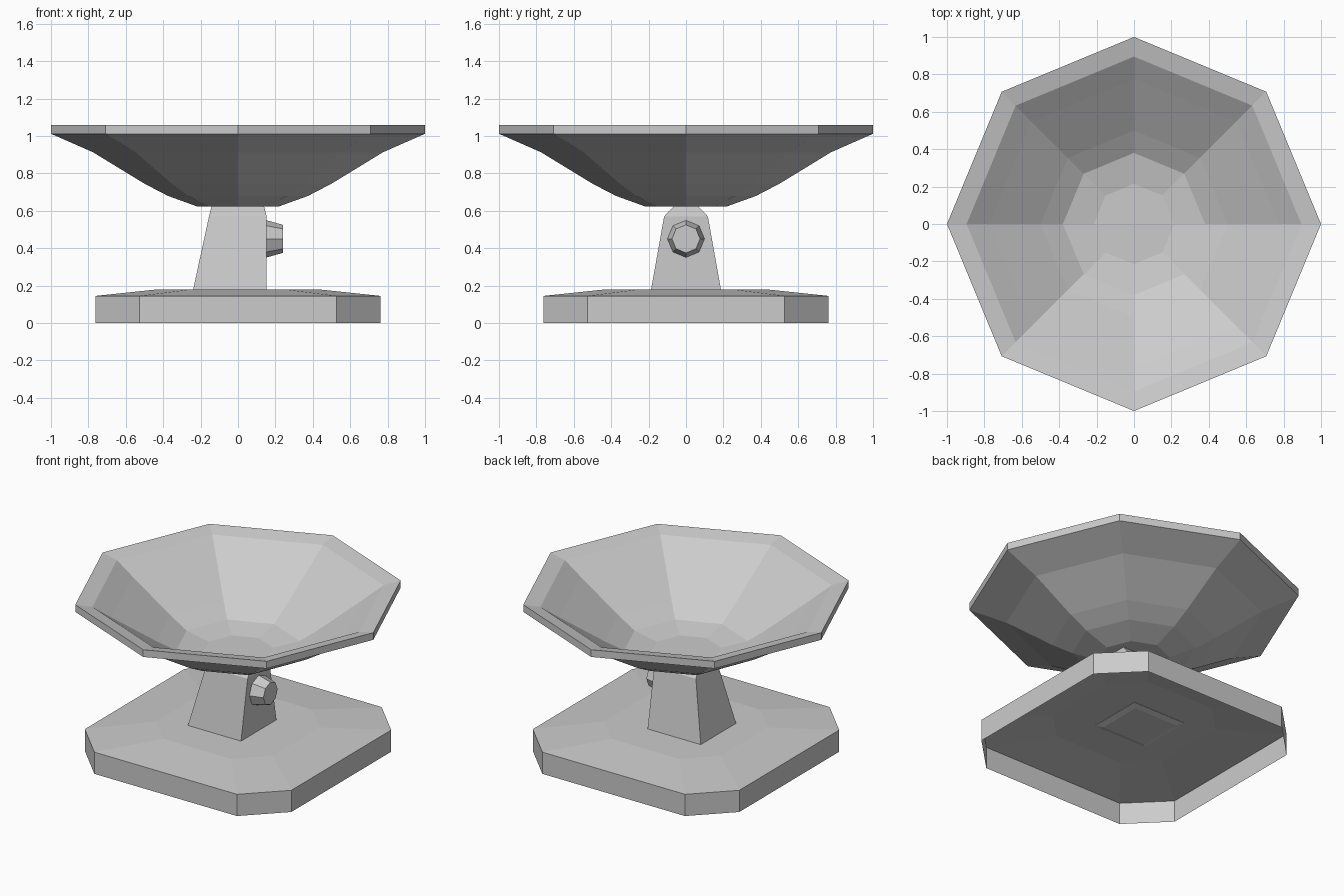
import bpy, bmesh
from math import sin, cos, pi

if "Cube" in bpy.data.objects:
    bpy.data.objects.remove(bpy.data.objects["Cube"])


def loft(name, rings, cap_start=True):
    """Join equal-sized rings of points with quads and cap the ends."""
    bm = bmesh.new()
    loops = [[bm.verts.new(p) for p in ring] for ring in rings]
    n = len(loops[0])
    for a, b in zip(loops, loops[1:]):
        for i in range(n):
            j = (i + 1) % n
            bm.faces.new((a[i], a[j], b[j], b[i]))
    if cap_start:
        bm.faces.new(loops[0][::-1])
    bm.faces.new(loops[-1])
    bmesh.ops.recalc_face_normals(bm, faces=bm.faces[:])
    me = bpy.data.meshes.new(name)
    bm.to_mesh(me)
    bm.free()
    ob = bpy.data.objects.new(name, me)
    bpy.context.collection.objects.link(ob)
    return ob


def octagon(r):
    return [(r * cos(i * pi / 4), r * sin(i * pi / 4)) for i in range(8)]


def cut_square(h, c, z):
    """Square of half size h with its corners cut at c."""
    pts = [(h, -c), (h, c), (c, h), (-c, h), (-h, c), (-h, -c), (-c, -h), (c, -h)]
    return [(x, y, z) for x, y in pts]


def rect(x0, x1, y, z):
    return [(x0, -y, z), (x1, -y, z), (x1, y, z), (x0, y, z)]


# Dish: outer shell from the bottom up, then the inner bowl back down
dish_profile = [(0.215, 0.622), (0.375, 0.68), (0.5, 0.745), (0.775, 0.913),
                (1.0, 1.012), (1.0, 1.06), (0.895, 1.037), (0.775, 0.955),
                (0.5, 0.775), (0.38, 0.705), (0.215, 0.675)]
loft("dish", [[(x, y, z) for x, y in octagon(r)] for r, z in dish_profile])

# Base: hollow shell, open underneath, with cut corners and a sloping top
loft("base", [cut_square(0.763, 0.527, 0), cut_square(0.763, 0.527, 0.145),
              cut_square(0.43, 0.25, 0.18)], cap_start=False)

# Tapered pedestal with a chamfered head; its foot shows inside the base
loft("pedestal", [rect(-0.205, 0.115, 0.15, 0.167), rect(-0.24, 0.153, 0.187, 0.178),
                  rect(-0.155, 0.153, 0.117, 0.57), rect(-0.14, 0.138, 0.06, 0.63)])

# Tilt knob on the pedestal's right side
loft("tilt_knob", [[(x, y, z + 0.45) for y, z in octagon(r)]
                   for x, r in ((0.14, 0.1), (0.15, 0.1), (0.24, 0.075))])
